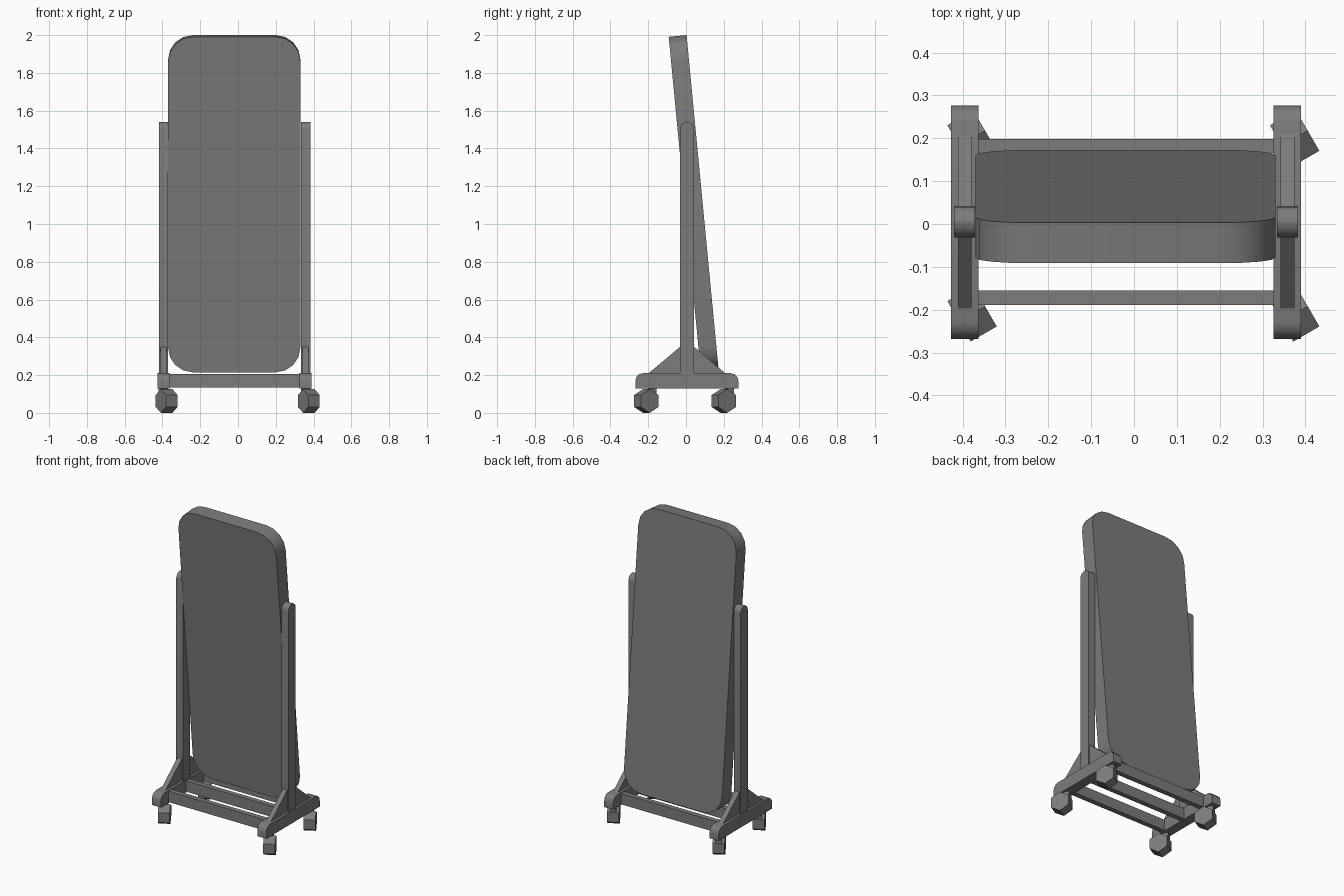
import bpy, bmesh
from math import radians, cos, sin, pi
from mathutils import Matrix, Vector

if "Cube" in bpy.data.objects:
    bpy.data.objects.remove(bpy.data.objects["Cube"], do_unlink=True)

grey = bpy.data.materials.new("mid grey")
grey.use_nodes = True
COLOUR = (0.2, 0.2, 0.2, 1)
grey.diffuse_color = COLOUR
grey.node_tree.nodes["Principled BSDF"].inputs["Base Color"].default_value = COLOUR


def prism(name, outline, axis, start, depth, smooth=True):
    """Extrude a flat outline along x (outline in y,z) or y (outline in x,z)."""
    bm = bmesh.new()
    if axis == "x":
        points, step = [(start, a, b) for a, b in outline], Vector((depth, 0, 0))
    else:
        points, step = [(a, start, b) for a, b in outline], Vector((0, depth, 0))
    face = bm.faces.new([bm.verts.new(p) for p in points])
    grown = bmesh.ops.extrude_face_region(bm, geom=[face], use_keep_orig=True)
    verts = [v for v in grown["geom"] if isinstance(v, bmesh.types.BMVert)]
    bmesh.ops.translate(bm, verts=verts, vec=step)
    bmesh.ops.recalc_face_normals(bm, faces=bm.faces)
    mesh = bpy.data.meshes.new(name)
    bm.to_mesh(mesh)
    bm.free()
    mesh.materials.append(grey)
    obj = bpy.data.objects.new(name, mesh)
    bpy.context.collection.objects.link(obj)
    if smooth:
        bpy.ops.object.select_all(action="DESELECT")
        obj.select_set(True)
        bpy.context.view_layer.objects.active = obj
        bpy.ops.object.shade_smooth_by_angle(angle=radians(35))
    return obj


def rounded(a0, a1, b0, b1, low, high, steps):
    """Rectangle outline with separate bottom and top corner radii."""
    corners = [(a1, b1, -1, -1, high, 0), (a0, b1, 1, -1, high, 90),
               (a0, b0, 1, 1, low, 180), (a1, b0, -1, 1, low, 270)]
    out = []
    for a, b, sa, sb, r, turn in corners:
        if r == 0:
            out.append((a, b))
            continue
        for i in range(steps + 1):
            t = radians(turn + 90 * i / steps)
            out.append((a + sa * r + r * cos(t), b + sb * r + r * sin(t)))
    return out


def box(name, x0, x1, y0, y1, z0, z1):
    return prism(name, rounded(y0, y1, z0, z1, 0, 0, 1), "x", x0, x1 - x0, False)


def ring(radius, sides, turn):
    return [(radius * cos(turn + 2 * pi * i / sides), radius * sin(turn + 2 * pi * i / sides))
            for i in range(sides)]


# Tilted panel: its back top edge is the origin, leaning back at the bottom
panel = prism("mirror_panel", rounded(-0.37, 0.33, -1.784, 0, 0.13, 0.13, 4), "y", -0.095, 0.095)
panel.matrix_world = Matrix.Translation((0, 0.003, 2.0)) @ Matrix.Rotation(radians(5.47), 4, "X")

# Side frames
for side, x in (("right", -0.395), ("left", 0.358)):
    prism(side + "_foot", rounded(-0.268, 0.277, 0.13, 0.21, 0, 0.04, 3), "x", x - 0.032, 0.064)
    prism(side + "_post", rounded(-0.031, 0.042, 0.2, 1.54, 0, 0.036, 4), "x", x - 0.0245, 0.049)
    prism(side + "_gusset", [(-0.2, 0.208), (0.21, 0.208), (0.042, 0.35), (-0.031, 0.35)],
          "x", x - 0.016, 0.032, False)
    # Swivelling casters
    for end, y in (("front", -0.18), ("back", 0.23)):
        swivel = Matrix.Translation((x, y, 0)) @ Matrix.Rotation(radians(30), 4, "Z")
        wheel = prism(f"{end}_{side}_wheel", ring(0.063, 6, pi / 2), "x", -0.035, 0.07, False)
        wheel.matrix_world = swivel @ Matrix.Translation((0, -0.034, 0.063))
        stem = box(f"{end}_{side}_caster_stem", -0.018, 0.018, -0.018, 0.018, 0.09, 0.135)
        stem.matrix_world = swivel

# Crossbars between the feet
for name, y in (("front", -0.172), ("middle", 0.005), ("back", 0.182)):
    box(name + "_crossbar", -0.365, 0.328, y - 0.0165, y + 0.0165, 0.135, 0.205)
